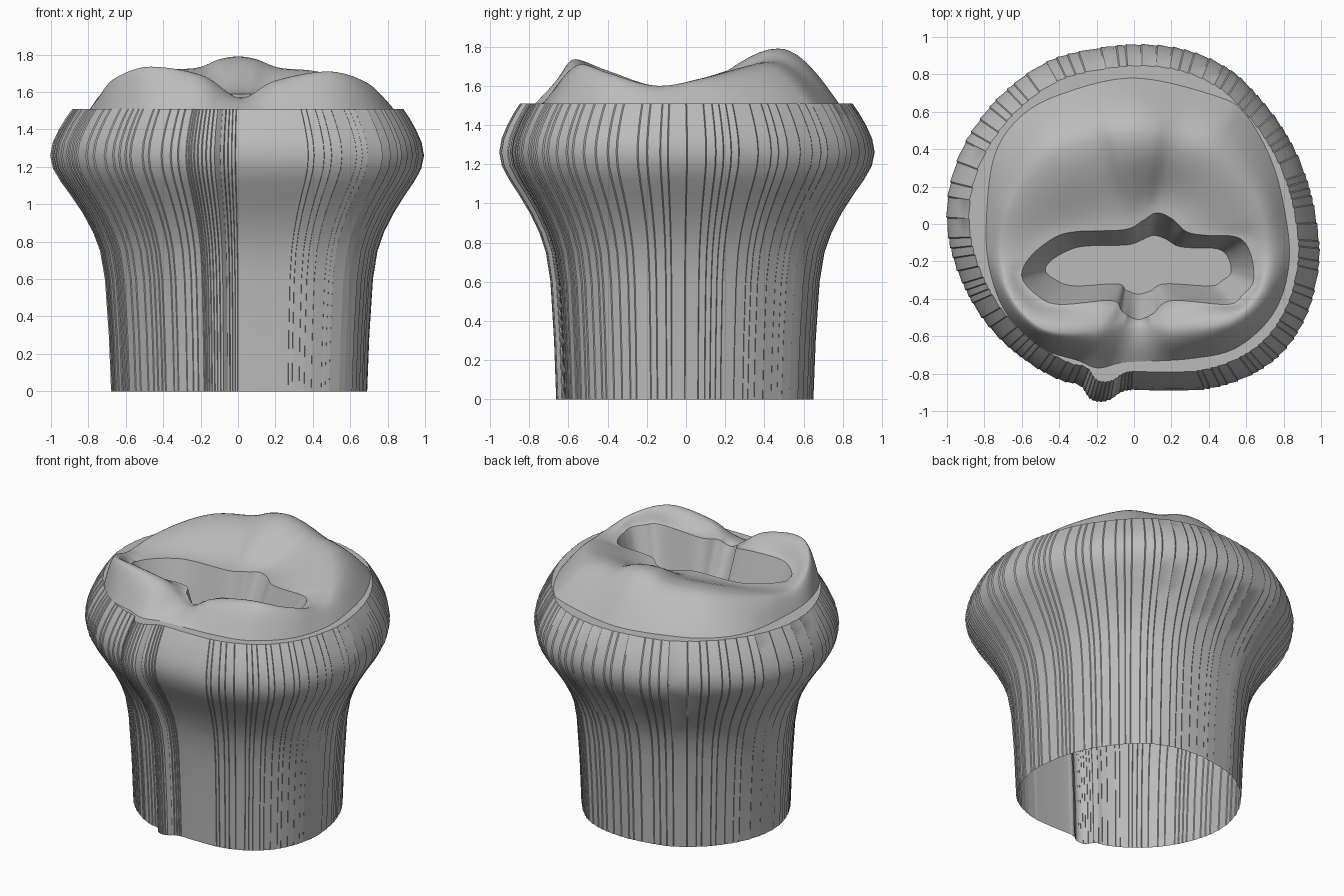
import bpy, bmesh, math, random
from mathutils import Vector

cube = bpy.data.objects.get("Cube")
if cube:
    bpy.data.objects.remove(cube)
random.seed(4)

CENTRE = Vector((0.03, -0.25, 0))
AXIS = Vector((0.03, -0.03, 0))
RIM_Z = 1.51
STEPS = 280

grey = bpy.data.materials.new("plain grey")
grey.use_nodes = True
colour = (0.5, 0.5, 0.5, 1)
grey.diffuse_color = colour
grey.node_tree.nodes["Principled BSDF"].inputs["Base Color"].default_value = colour


def smooth_loop(points, per=24):
    """Closed Catmull-Rom curve through the points, as polar samples round CENTRE."""
    pts = [Vector(p).to_3d() for p in points]
    n = len(pts)
    samples = []
    for i in range(n):
        a, b, c, d = (pts[(i + k) % n] for k in (-1, 0, 1, 2))
        for j in range(per):
            t = j / per
            p = 0.5 * (2 * b + (c - a) * t + (2 * a - 5 * b + 4 * c - d) * t * t
                       + (3 * b - a - 3 * c + d) * t ** 3)
            off = p - CENTRE
            samples.append((math.atan2(off.y, off.x) % math.tau, math.hypot(off.x, off.y), p.z))
    samples.sort()
    first, last = samples[0], samples[-1]
    return ([(last[0] - math.tau, *last[1:])] + samples
            + [(first[0] + math.tau, *first[1:])])


def at_angle(loop, angle):
    """Point of a polar loop at one angle."""
    angle %= math.tau
    for p, q in zip(loop, loop[1:]):
        if p[0] <= angle <= q[0]:
            t = (angle - p[0]) / max(q[0] - p[0], 1e-9)
            r = p[1] + (q[1] - p[1]) * t
            z = p[2] + (q[2] - p[2]) * t
            return CENTRE + Vector((r * math.cos(angle), r * math.sin(angle), z))


def loft(name, rings, cap=False, angle=30):
    """Skin closed rings of equal length, listed from outside and below to the last one."""
    bm = bmesh.new()
    rows = [[bm.verts.new(p) for p in ring] for ring in rings]
    n = len(rows[0])
    for low, high in zip(rows, rows[1:]):
        for i in range(n):
            k = (i + 1) % n
            bm.faces.new((low[i], low[k], high[k], high[i]))
    if cap:
        bm.faces.new(rows[-1])
    mesh = bpy.data.meshes.new(name)
    bm.to_mesh(mesh)
    bm.free()
    mesh.materials.append(grey)
    obj = bpy.data.objects.new(name, mesh)
    bpy.context.collection.objects.link(obj)
    bpy.ops.object.select_all(action='DESELECT')
    obj.select_set(True)
    bpy.context.view_layer.objects.active = obj
    bpy.ops.object.shade_smooth_by_angle(angle=math.radians(angle))


# Widest outline of the body, anticlockwise, with the small ridge at the front
outline = smooth_loop([
    (0, .96), (-.3, .92), (-.5, .85), (-.7, .7), (-.83, .55), (-.93, .38), (-.99, .18),
    (-1, 0), (-.97, -.17), (-.91, -.33), (-.82, -.49), (-.69, -.64), (-.52, -.77),
    (-.38, -.84), (-.29, -.86), (-.24, -.93), (-.19, -.95), (-.13, -.94), (-.04, -.89),
    (.15, -.89), (.4, -.88), (.62, -.81), (.8, -.68), (.93, -.47), (.99, -.2), (.97, .05),
    (.91, .28), (.82, .47), (.7, .64), (.52, .82), (.28, .93)])

# Foot of the chewing surface on the shoulder
base = smooth_loop([
    (0, .78), (-.4, .69), (-.62, .56), (-.75, .35), (-.79, 0), (-.77, -.25), (-.68, -.48),
    (-.5, -.66), (-.3, -.73), (-.19, -.77), (-.05, -.74), (.3, -.72), (.55, -.66),
    (.75, -.47), (.83, -.2), (.8, .1), (.73, .35), (.6, .58), (.45, .68)])

# Crest of the chewing surface, with its heights
crest = smooth_loop([
    (.01, -.56, 1.57), (.2, -.57, 1.66), (.48, -.53, 1.71), (.66, -.38, 1.66),
    (.71, -.15, 1.6), (.65, .1, 1.64), (.42, .37, 1.71), (.22, .44, 1.73), (.1, .46, 1.775),
    (0, .47, 1.79), (-.1, .46, 1.775), (-.22, .44, 1.73), (-.45, .35, 1.71), (-.65, .1, 1.64),
    (-.7, -.15, 1.6), (-.66, -.38, 1.67), (-.48, -.56, 1.735), (-.2, -.58, 1.69)])

# Edge of the pocket
edge = smooth_loop([
    (.12, .06), (.05, .02), (-.05, -.03), (-.3, -.04), (-.42, -.07), (-.55, -.17),
    (-.6, -.28), (-.52, -.38), (-.4, -.43), (-.12, -.41), (-.06, -.47), (.02, -.51),
    (.1, -.48), (.2, -.41), (.5, -.43), (.58, -.38), (.64, -.3), (.62, -.15),
    (.55, -.07), (.38, -.06), (.28, -.04), (.2, .03)])

# Body: narrow open neck, bulge and flat shoulder, with fine vertical steps
walls = []
angle = 0
while angle < math.tau - .03:
    flat_front = 4.65 < angle < 5.2
    p = at_angle(outline, angle)
    if flat_front:
        walls.append(p)
    else:
        walls += [p * 1.003, at_angle(outline, angle + .006) * .997]
    angle += .03 if 4.2 < angle < 4.65 else random.choice((.04, .05, .07, .1))
profile = [(0, .685), (.3, .697), (.6, .717), (.75, .742), (.85, .778), (.95, .83),
           (1.05, .895), (1.12, .945), (1.19, .985), (1.26, 1), (1.33, .987), (1.4, .955),
           (1.46, .92), (RIM_Z, .885), (RIM_Z, .78)]
loft("body_wall", [[AXIS + (p - AXIS) * s + Vector((0, 0, z)) for p in walls]
                   for z, s in profile], angle=35)

# Chewing surface: rises to the crest, falls to the pocket edge, then drops to the floor
angles = [math.tau * i / STEPS for i in range(STEPS)]
base_ring = [at_angle(base, a) for a in angles]
crest_ring = [at_angle(crest, a) for a in angles]
edge_ring = [at_angle(edge, a) for a in angles]
floor_ring = []
for b, c, e in zip(base_ring, crest_ring, edge_ring):
    b.z = RIM_Z
    e.z = min(c.z - .01, 1.59) + .25 * max(0, c.z - 1.6) * (e.y < -.25)
    floor_ring.append(Vector((.03 + (e.x - .03) * .8, -.21 + (e.y + .21) * .55, 1.3)))


def blend(lower, upper, t, height):
    """Ring between two rings, with its own share of the height."""
    ring = []
    for p, q in zip(lower, upper):
        v = p.lerp(q, t)
        v.z = p.z + (q.z - p.z) * height
        ring.append(v)
    return ring


rings = [blend(base_ring, crest_ring, i / 10, math.sin(math.pi / 2 * i / 10)) for i in range(11)]
rings += [blend(crest_ring, edge_ring, i / 10, (1 - math.cos(math.pi * i / 10)) / 2)
          for i in range(1, 11)]
rings += [blend(edge_ring, floor_ring, t, t) for t in (.33, .67, 1)]
loft("chewing_surface", rings, cap=True, angle=40)
